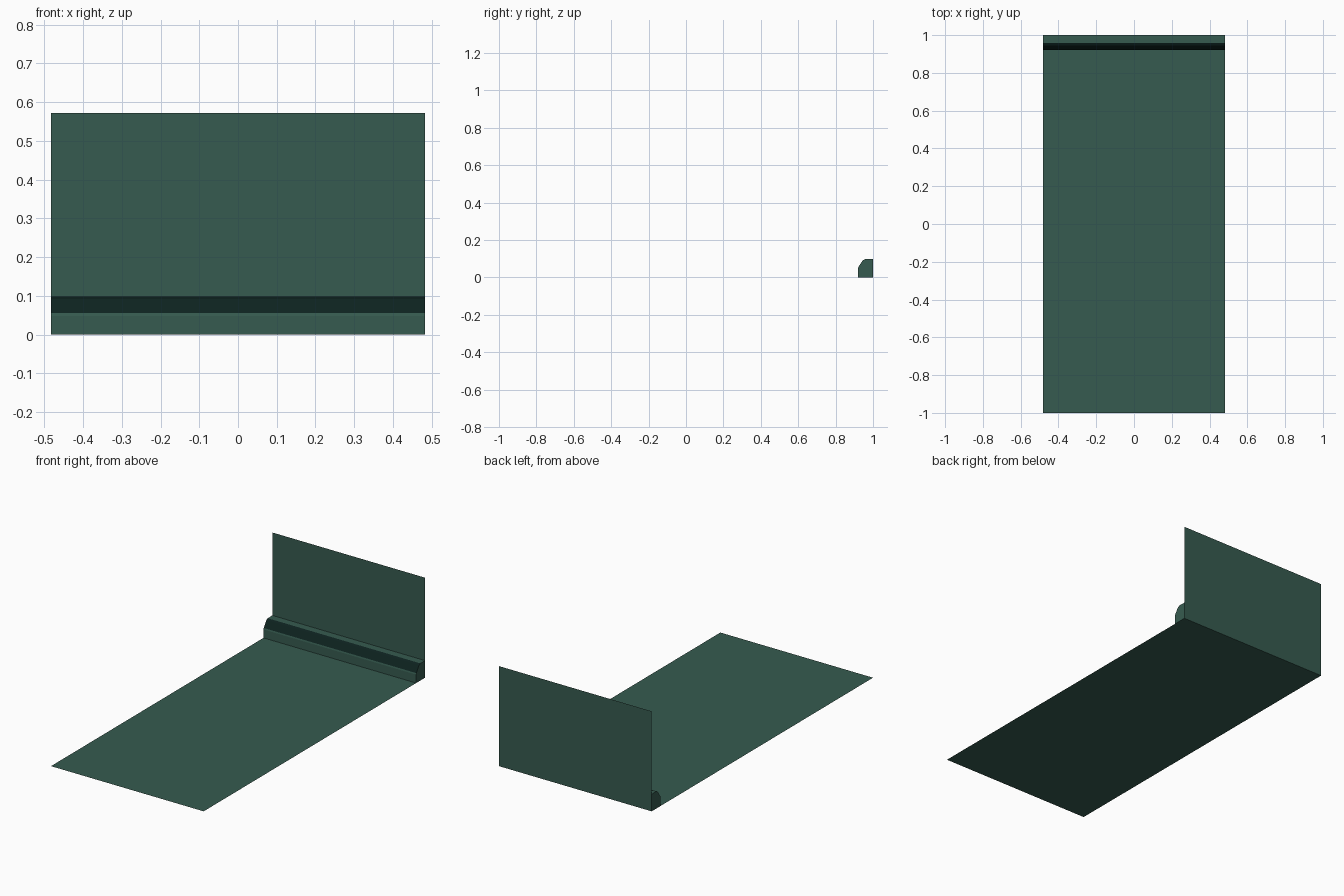
import bpy

if "Cube" in bpy.data.objects:
    bpy.data.objects.remove(bpy.data.objects["Cube"])

W = 0.483   # half width
H = 0.572   # wall height


def material(name, rgb):
    m = bpy.data.materials.new(name)
    m.diffuse_color = (*rgb, 1.0)
    m.use_nodes = True
    m.node_tree.nodes["Principled BSDF"].inputs["Base Color"].default_value = m.diffuse_color
    return m


green = material("muted_green", (0.037, 0.105, 0.080))
dark = material("dark_green", (0.004, 0.016, 0.014))


def part(name, verts, faces, mats):
    me = bpy.data.meshes.new(name)
    me.from_pydata(verts, [], faces)
    for m in mats:
        me.materials.append(m)
    ob = bpy.data.objects.new(name, me)
    bpy.context.collection.objects.link(ob)
    return ob


# Thin floor sheet, facing up
part("floor", [(-W, -1, 0), (W, -1, 0), (W, 1, 0), (-W, 1, 0)],
     [(0, 1, 2, 3)], [green])

# Thin back wall, facing front
part("back_wall", [(-W, 1, 0), (W, 1, 0), (W, 1, H), (-W, 1, H)],
     [(0, 1, 2, 3)], [green])

# Curb along the wall: (y, z) profile swept across the width
profile = [(1, 0), (0.92, 0), (0.92, 0.048), (0.922, 0.056),
           (0.946, 0.092), (0.958, 0.098), (1, 0.098)]
n = len(profile)
verts = [(x, y, z) for x in (-W, W) for y, z in profile]
faces = [(i, i + n, i + n + 1, i + 1) for i in range(1, n - 1)]
faces += [tuple(range(n))[::-1], tuple(range(n, 2 * n))]
curb = part("curb", verts, faces, [green, dark])

# Sloped edge of the curb is dark; ends, front and top stay green
for p in curb.data.polygons:
    p.material_index = int(p.normal.y < -0.2 and p.normal.z > 0.4)

# Outward winding on every curb face
for p in curb.data.polygons:
    out = p.center.x * p.normal.x if abs(p.normal.x) > 0.5 else p.normal.z - p.normal.y
    if out < 0:
        p.flip()
curb.data.update()
